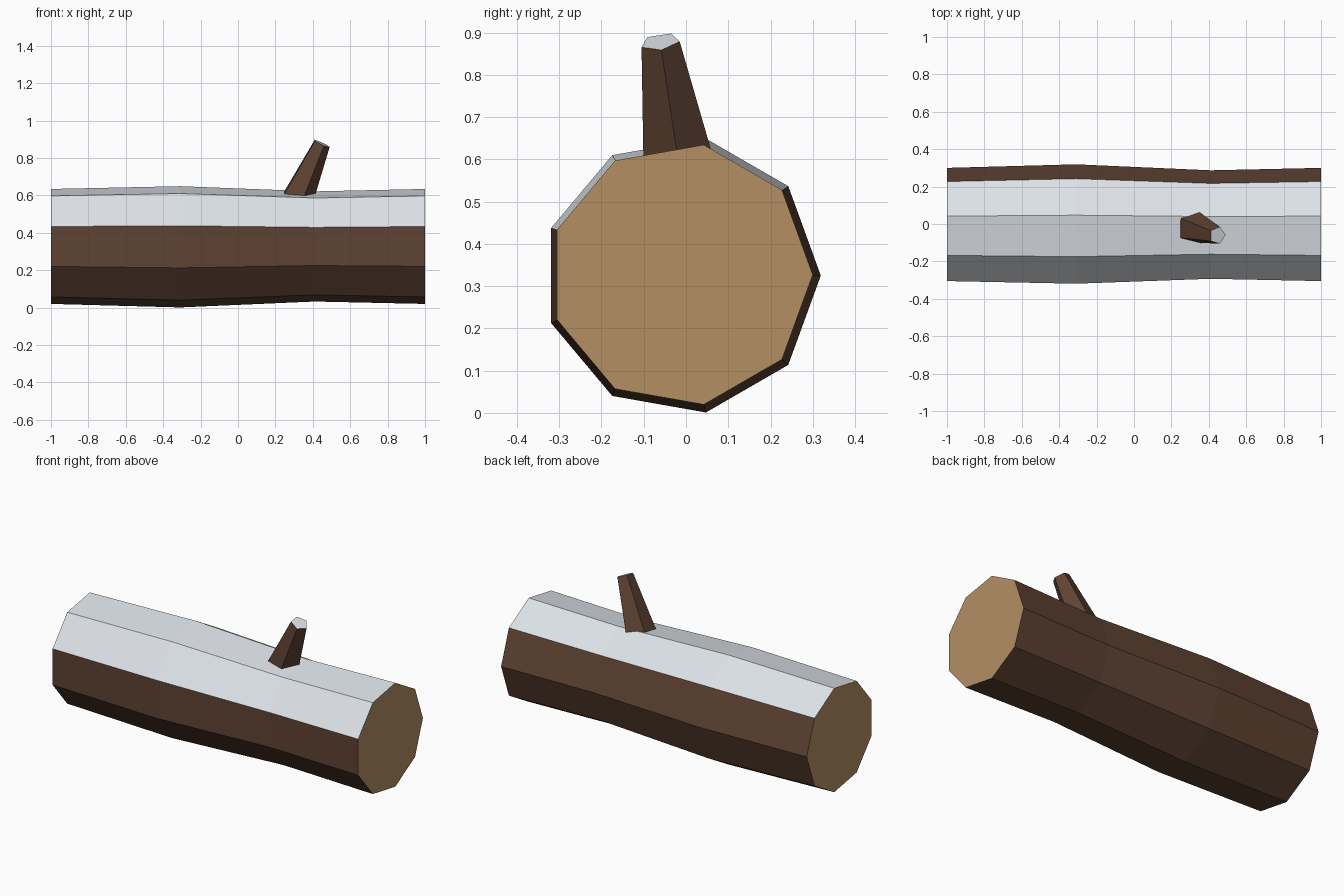
import bpy
import bmesh
from math import cos, sin, tau
from mathutils import Vector

cube = bpy.data.objects.get("Cube")
if cube:
    bpy.data.objects.remove(cube, do_unlink=True)


def make_material(name, colour):
    mat = bpy.data.materials.new(name)
    mat.use_nodes = True
    mat.diffuse_color = (*colour, 1)
    mat.node_tree.nodes["Principled BSDF"].inputs["Base Color"].default_value = (*colour, 1)
    return mat


bark = make_material("bark brown", (0.114, 0.056, 0.033))
wood = make_material("cut wood tan", (0.456, 0.275, 0.127))
snow = make_material("snow white", (0.75, 0.79, 0.83))


def loft(name, rings, sides, u, v, materials, pick):
    """Skin rings of (centre, radius) lying in the u-v plane, cap both ends, colour by normal."""
    bm = bmesh.new()
    loops = []
    for centre, radius in rings:
        angles = [tau * i / sides for i in range(sides)]
        loops.append([bm.verts.new(Vector(centre) + radius * (u * cos(a) + v * sin(a)))
                      for a in angles])
    for low, high in zip(loops, loops[1:]):
        for i in range(sides):
            j = (i + 1) % sides
            bm.faces.new((low[i], low[j], high[j], high[i]))
    bm.faces.new(loops[0][::-1])
    bm.faces.new(loops[-1])
    bmesh.ops.recalc_face_normals(bm, faces=bm.faces)
    bm.normal_update()
    for face in bm.faces:
        face.material_index = pick(face.normal)
    mesh = bpy.data.meshes.new(name)
    bm.to_mesh(mesh)
    bm.free()
    for mat in materials:
        mesh.materials.append(mat)
    obj = bpy.data.objects.new(name, mesh)
    bpy.context.collection.objects.link(obj)
    return obj


# Nine-sided trunk: sawn ends, snow on the upward faces
trunk_rings = [((-1, -0.012, 0.327), 0.312), ((-0.31, -0.01, 0.325), 0.329),
               ((0.41, -0.012, 0.327), 0.299), ((1, -0.012, 0.327), 0.312)]
loft("log_trunk", trunk_rings, 9, Vector((0, 1, 0)), Vector((0, 0, 1)),
     [bark, wood, snow],
     lambda n: 1 if abs(n.x) > 0.9 else 2 if n.z > 0.5 else 0)

# Five-sided tapering branch stub with a snowy tip, rooted inside the trunk
root, tip = Vector((0.3, -0.012, 0.552)), Vector((0.446, -0.061, 0.878))
axis = (tip - root).normalized()
u = (Vector((1, 0, 0)) - axis * axis.x).normalized()
loft("branch_stub", [(root, 0.095), (tip, 0.048)], 5, u, axis.cross(u),
     [bark, snow], lambda n: 1 if n.dot(axis) > 0.9 else 0)
